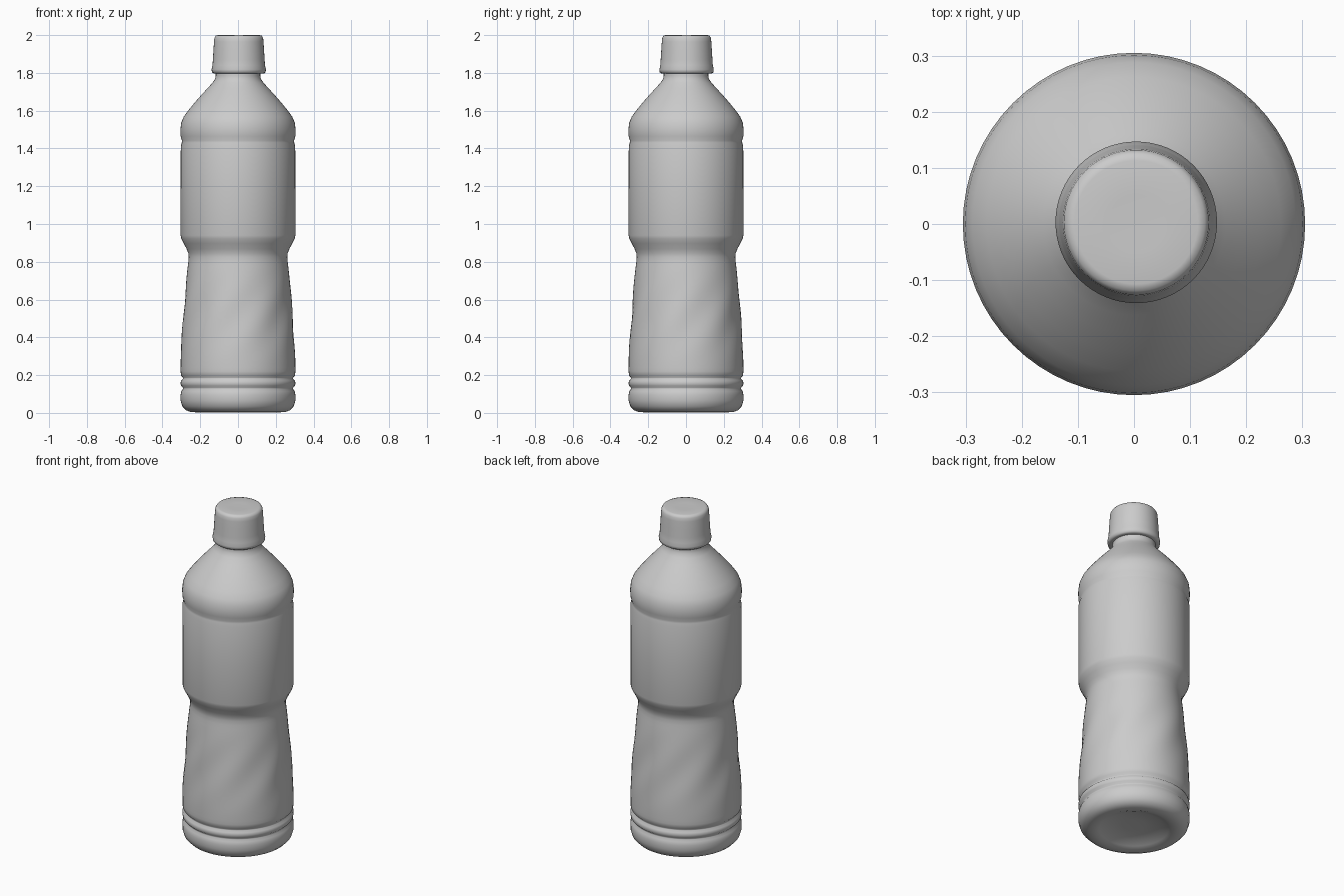
import bpy
import bmesh
from math import sin, cos, pi

if "Cube" in bpy.data.objects:
    bpy.data.objects.remove(bpy.data.objects["Cube"])

grey = bpy.data.materials.new("plain grey")
grey.use_nodes = True
colour = (0.6, 0.6, 0.6, 1)
grey.diffuse_color = colour
grey.node_tree.nodes["Principled BSDF"].inputs["Base Color"].default_value = colour

SIDES = 64


def lathe(name, profile, shape=lambda r, z, a: r, sharp=50):
    """Spin (radius, height) points about z; shape can vary the radius."""
    bm = bmesh.new()
    rings = []
    for r, z in profile:
        ring = []
        for i in range(SIDES):
            a = 2 * pi * i / SIDES
            rr = shape(r, z, a)
            ring.append(bm.verts.new((rr * cos(a), rr * sin(a), z)))
        rings.append(ring)
    for low, high in zip(rings, rings[1:]):
        for i in range(SIDES):
            j = (i + 1) % SIDES
            bm.faces.new((low[i], low[j], high[j], high[i]))
    bm.faces.new(rings[0][::-1])
    bm.faces.new(rings[-1])
    mesh = bpy.data.meshes.new(name)
    bm.to_mesh(mesh)
    bm.free()
    mesh.materials.append(grey)
    obj = bpy.data.objects.new(name, mesh)
    bpy.context.collection.objects.link(obj)
    bpy.ops.object.select_all(action="DESELECT")
    obj.select_set(True)
    bpy.context.view_layer.objects.active = obj
    bpy.ops.object.shade_smooth_by_angle(angle=sharp * pi / 180)
    return obj


def flutes(r, z, a):
    """Shallow twisted grip hollows on the lower waist."""
    if not 0.24 < z < 0.78:
        return r
    fade = sin(pi * (z - 0.24) / 0.54) ** 2
    return r - 0.007 * fade * (1 + cos(7 * (a - 2.2 * z))) / 2


# Recessed base, rounded foot and two ribs
foot = [(0.06, 0.035), (0.15, 0.03), (0.19, 0.012), (0.215, 0.003),
        (0.25, 0.004), (0.275, 0.014), (0.295, 0.035), (0.304, 0.065),
        (0.304, 0.095), (0.3, 0.115), (0.292, 0.127), (0.292, 0.133),
        (0.302, 0.143), (0.304, 0.157), (0.302, 0.171), (0.292, 0.181),
        (0.292, 0.187), (0.302, 0.198), (0.304, 0.22)]

# Gripping waist, narrowing evenly toward the top
waist = []
for i in range(25):
    t = i / 24
    waist.append((0.304 - 0.041 * t ** 1.7, 0.24 + 0.56 * t))

# Label panel, groove, shoulder and neck
upper = [(0.261, 0.825), (0.263, 0.845), (0.272, 0.868), (0.287, 0.897),
         (0.3, 0.922), (0.304, 0.94), (0.304, 1.18), (0.303, 1.41),
         (0.298, 1.43), (0.297, 1.442), (0.304, 1.465), (0.305, 1.5),
         (0.301, 1.535), (0.288, 1.567), (0.262, 1.603), (0.23, 1.642),
         (0.195, 1.682), (0.162, 1.718), (0.135, 1.748), (0.121, 1.768),
         (0.118, 1.785), (0.118, 1.83)]
lathe("bottle_body", foot + waist + upper, flutes)

# Tapered screw cap with a flared lower band
cap = lathe("bottle_cap", [
    (0.112, 1.8), (0.132, 1.796), (0.142, 1.803), (0.144, 1.818), (0.139, 1.84),
    (0.137, 1.87), (0.134, 1.92), (0.131, 1.965), (0.129, 1.985),
    (0.122, 1.997), (0.11, 2.0), (0.05, 1.998)])
cap.location.x = 0.004
cap.location.y = 0.003
